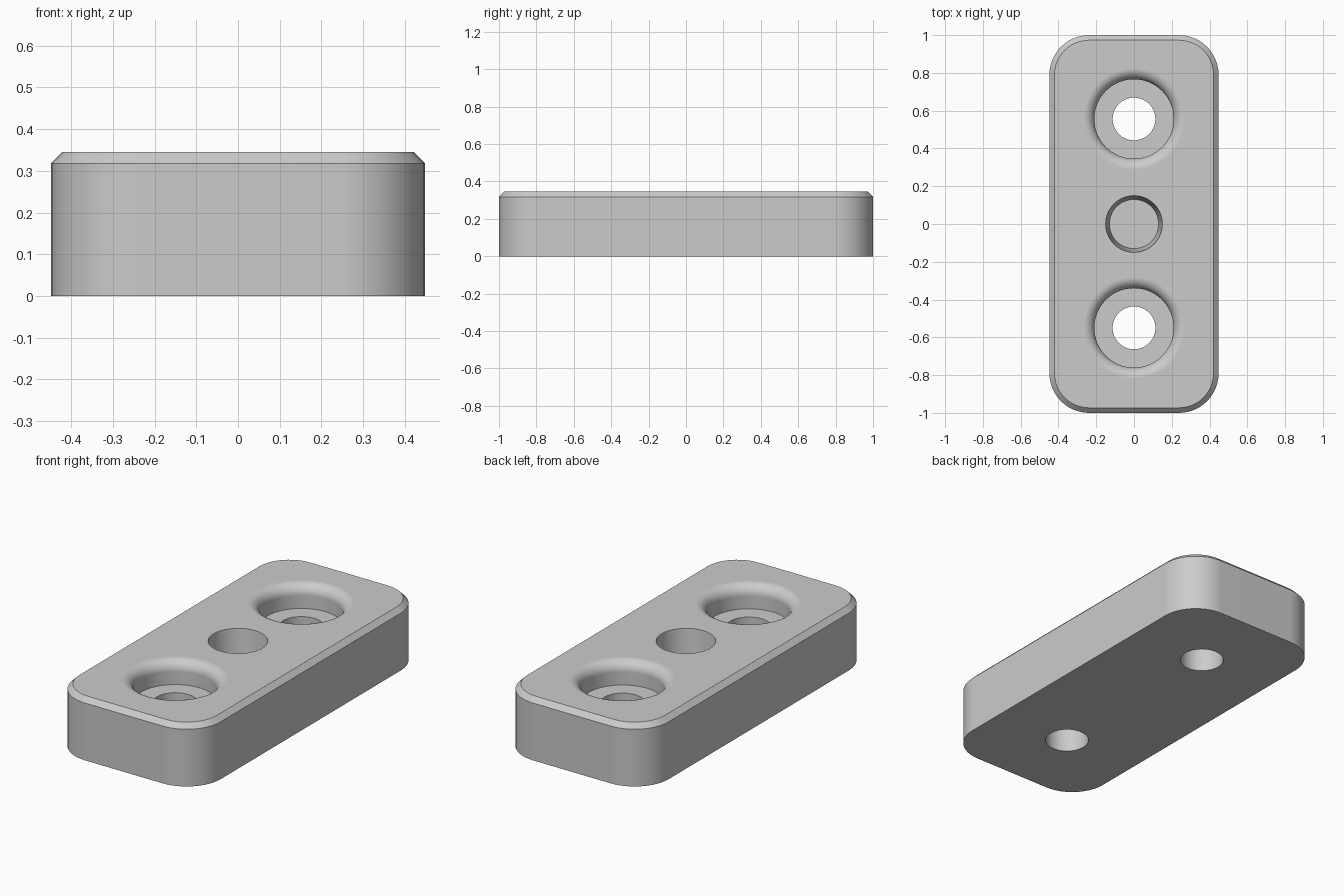
import bpy
import bmesh
from math import sin, cos, pi, radians

cube = bpy.data.objects.get("Cube")
if cube:
    bpy.data.objects.remove(cube, do_unlink=True)

HALF_X, HALF_Y, HEIGHT = 0.448, 1.0, 0.345
CORNER, CHAMFER = 0.21, 0.027
BORE, LIP, FLOOR = 0.21, 0.058, 0.215

grey = bpy.data.materials.new("light_grey")
grey.use_nodes = True
colour = (0.6, 0.6, 0.6, 1)
grey.diffuse_color = colour
grey.node_tree.nodes["Principled BSDF"].inputs["Base Color"].default_value = colour


def make_object(name, bm):
    bmesh.ops.recalc_face_normals(bm, faces=bm.faces)
    mesh = bpy.data.meshes.new(name)
    bm.to_mesh(mesh)
    bm.free()
    mesh.materials.append(grey)
    obj = bpy.data.objects.new(name, mesh)
    bpy.context.collection.objects.link(obj)
    return obj


def loft(name, rings):
    """Join equal-length closed rings of points and cap both ends."""
    bm = bmesh.new()
    loops = [[bm.verts.new(p) for p in ring] for ring in rings]
    count = len(loops[0])
    for low, high in zip(loops, loops[1:]):
        for i in range(count):
            j = (i + 1) % count
            bm.faces.new((low[i], low[j], high[j], high[i]))
    bm.faces.new(loops[0][::-1])
    bm.faces.new(loops[-1])
    return make_object(name, bm)


def rounded_outline(inset, z, steps=12):
    r = CORNER - inset
    cx, cy = HALF_X - CORNER, HALF_Y - CORNER
    points = []
    for k, (sx, sy) in enumerate(((1, 1), (-1, 1), (-1, -1), (1, -1))):
        for i in range(steps + 1):
            a = (k + i / steps) * pi / 2
            points.append((sx * cx + r * cos(a), sy * cy + r * sin(a), z))
    return points


def turned(name, profile, y, sides=64):
    """Revolve (radius, height) points about a vertical axis."""
    return loft(name, [[(r * cos(2 * pi * i / sides), y + r * sin(2 * pi * i / sides), z)
                        for i in range(sides)] for r, z in profile])


# Plate with rounded corners and a chamfered top edge
plate = loft("mounting_plate", [rounded_outline(0, 0),
                                rounded_outline(0, HEIGHT - CHAMFER),
                                rounded_outline(CHAMFER, HEIGHT)])

# Stepped screw holes with a rounded lip
lip = [(BORE + LIP * (1 - cos(a)), HEIGHT - LIP * (1 - sin(a)))
       for a in (i * pi / 20 for i in range(11))]
screw = [(0.113, -0.1), (0.113, FLOOR), (BORE, FLOOR)] + lip + [(BORE + LIP, HEIGHT + 0.1)]
cutters = [turned("front_screw_cutter", screw, -0.55),
           turned("back_screw_cutter", screw, 0.556)]

# Tapered blind hole in the middle
cutters.append(turned("centre_hole_cutter",
                      [(0.13, 0.09), (0.15, HEIGHT), (0.15, HEIGHT + 0.1)], 0))

bpy.context.view_layer.objects.active = plate
for cutter in cutters:
    cut = plate.modifiers.new(cutter.name, 'BOOLEAN')
    cut.operation = 'DIFFERENCE'
    cut.solver = 'EXACT'
    cut.object = cutter
    bpy.ops.object.modifier_apply(modifier=cut.name)
    bpy.data.objects.remove(cutter, do_unlink=True)

# Smooth curved walls, crisp edges
bpy.ops.object.select_all(action='DESELECT')
plate.select_set(True)
bpy.ops.object.shade_smooth_by_angle(angle=radians(30))
weighted = plate.modifiers.new("clean_shading", 'WEIGHTED_NORMAL')
weighted.keep_sharp = True
